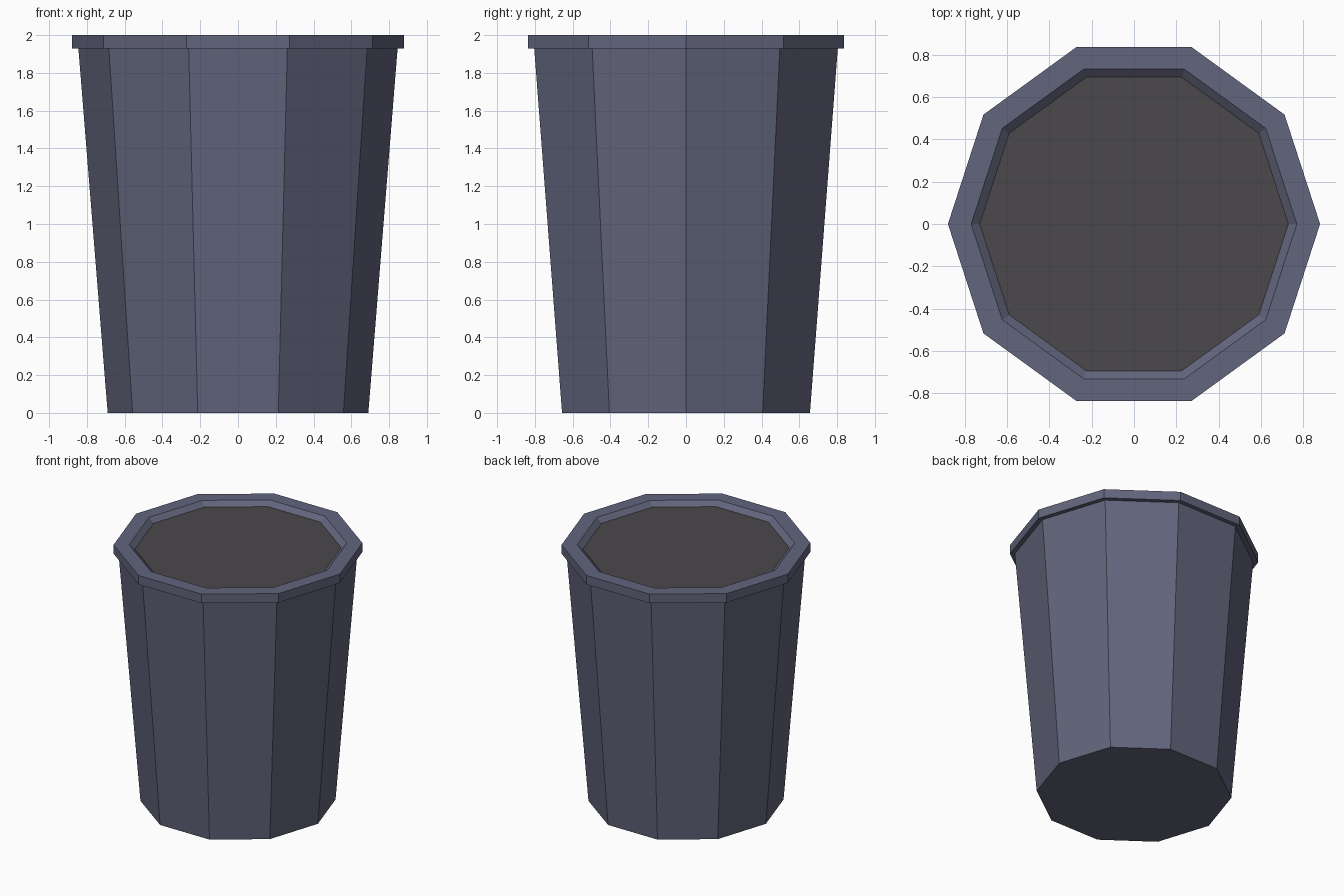
import bpy, bmesh, math

if "Cube" in bpy.data.objects:
    bpy.data.objects.remove(bpy.data.objects["Cube"])

SIDES = 10


def material(name, rgb):
    m = bpy.data.materials.new(name)
    m.diffuse_color = (*rgb, 1)
    m.use_nodes = True
    m.node_tree.nodes["Principled BSDF"].inputs["Base Color"].default_value = m.diffuse_color
    return m


def lathe(name, profile, mat, closed=False, cap_start=False, cap_end=False):
    """Revolve (radius, z) points, outside going up, into a ten-sided shell."""
    bm = bmesh.new()
    rings = []
    for r, z in profile:
        rings.append([bm.verts.new((r * math.cos(math.tau * i / SIDES),
                                    r * math.sin(math.tau * i / SIDES), z))
                      for i in range(SIDES)])
    pairs = list(zip(rings, rings[1:]))
    if closed:
        pairs.append((rings[-1], rings[0]))
    for a, b in pairs:
        for i in range(SIDES):
            j = (i + 1) % SIDES
            bm.faces.new((a[i], a[j], b[j], b[i]))
    if cap_start:
        bm.faces.new(rings[0][::-1])
    if cap_end:
        bm.faces.new(rings[-1])
    me = bpy.data.meshes.new(name)
    bm.to_mesh(me)
    bm.free()
    me.materials.append(mat)
    ob = bpy.data.objects.new(name, me)
    bpy.context.collection.objects.link(ob)
    return ob


slate = material("slate blue", (0.122, 0.130, 0.202))
earth = material("dark earth", (0.069, 0.065, 0.069))

# Tapered pot wall with closed base
lathe("pot_body", [(0.69, 0), (0.845, 1.93)], slate, cap_start=True)

# Overhanging rim with an inner lip sloping to the soil
lathe("pot_rim", [(0.845, 1.93), (0.88, 1.93), (0.88, 2.0), (0.77, 2.0), (0.73, 1.965)], slate)

# Soil surface
soil = lathe("soil", [(0.73, 1.965)], earth, cap_end=True)
